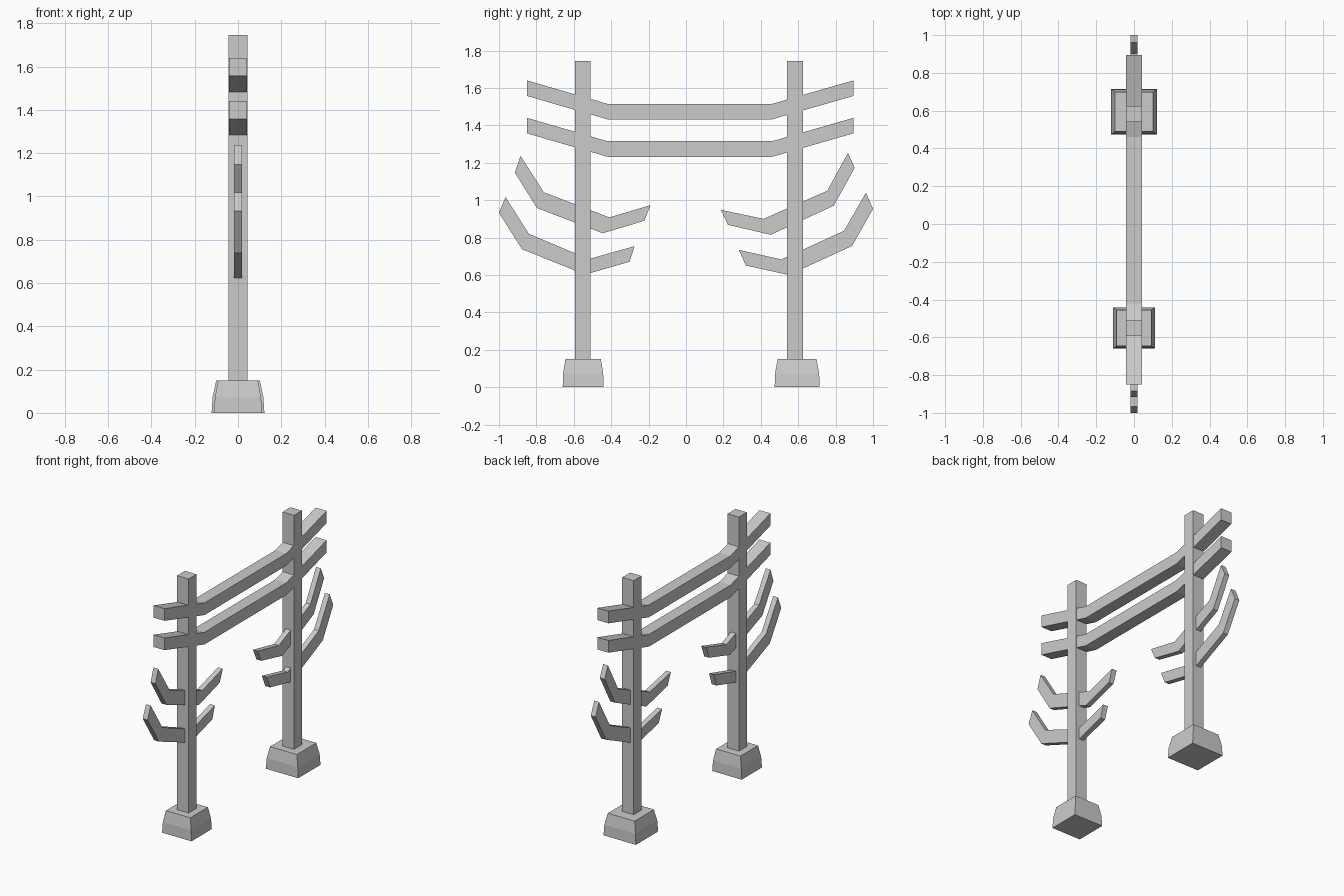
import bpy, bmesh

if "Cube" in bpy.data.objects:
    bpy.data.objects.remove(bpy.data.objects["Cube"])


def finish(name, bm):
    bmesh.ops.recalc_face_normals(bm, faces=bm.faces)
    mesh = bpy.data.meshes.new(name)
    bm.to_mesh(mesh)
    bm.free()
    obj = bpy.data.objects.new(name, mesh)
    bpy.context.collection.objects.link(obj)


def slab(name, outline, half):
    """Extrude a (y, z) outline across x."""
    bm = bmesh.new()
    face = bm.faces.new([bm.verts.new((-half, y, z)) for y, z in outline])
    ext = bmesh.ops.extrude_face_region(bm, geom=[face])
    verts = [v for v in ext["geom"] if isinstance(v, bmesh.types.BMVert)]
    bmesh.ops.translate(bm, verts=verts, vec=(2 * half, 0, 0))
    finish(name, bm)


def footing(name, yc, rings):
    """Stack of rectangular rings (half x, half y, z)."""
    bm = bmesh.new()
    loops = [[bm.verts.new((sx * hx, yc + sy * hy, z))
              for sx, sy in ((-1, -1), (1, -1), (1, 1), (-1, 1))]
             for hx, hy, z in rings]
    for a, b in zip(loops, loops[1:]):
        for i in range(4):
            j = (i + 1) % 4
            bm.faces.new((a[i], a[j], b[j], b[i]))
    bm.faces.new(loops[0])
    bm.faces.new(loops[-1])
    finish(name, bm)


# Posts and stone footings
for side, yc, s in (("front", -0.552, 0.91), ("back", 0.583, 1.0)):
    slab(side + "_post", [(yc - 0.042, 0), (yc + 0.042, 0),
                          (yc + 0.042, 1.745), (yc - 0.042, 1.745)], 0.043)
    footing(side + "_footing", -0.55 if side == "front" else 0.594,
            [(0.122 * s, 0.12 * s, 0), (0.117 * s, 0.118 * s, 0.073),
             (0.101 * s, 0.104 * s, 0.15)])

# Two bent crossbeams
for name, dz in (("upper_beam", 0.0), ("lower_beam", -0.2)):
    top = [(-0.85, 1.64), (-0.42, 1.515), (0.46, 1.515), (0.895, 1.64)]
    low = [(0.895, 1.557), (0.46, 1.432), (-0.42, 1.432), (-0.85, 1.557)]
    slab(name, [(y, z + dz) for y, z in top + low], 0.0415)

# Crooked branches passing through the posts
branches = {
    "front_upper_branch": [(-0.885, 1.237), (-0.76, 1.042), (-0.41, 0.908), (-0.19, 0.973),
                           (-0.222, 0.89), (-0.445, 0.823), (-0.797, 0.958), (-0.915, 1.147)],
    "front_lower_branch": [(-0.965, 1.017), (-0.84, 0.82), (-0.52, 0.685), (-0.275, 0.754),
                           (-0.302, 0.67), (-0.54, 0.602), (-0.877, 0.738), (-1.0, 0.932)],
    "back_upper_branch": [(0.187, 0.948), (0.415, 0.9), (0.755, 1.05), (0.866, 1.253),
                          (0.902, 1.173), (0.79, 0.97), (0.453, 0.815), (0.224, 0.868)],
    "back_lower_branch": [(0.283, 0.734), (0.51, 0.683), (0.845, 0.836), (0.962, 1.04),
                          (1.0, 0.953), (0.888, 0.755), (0.55, 0.6), (0.32, 0.65)],
}
for name, outline in branches.items():
    slab(name, outline, 0.018)
